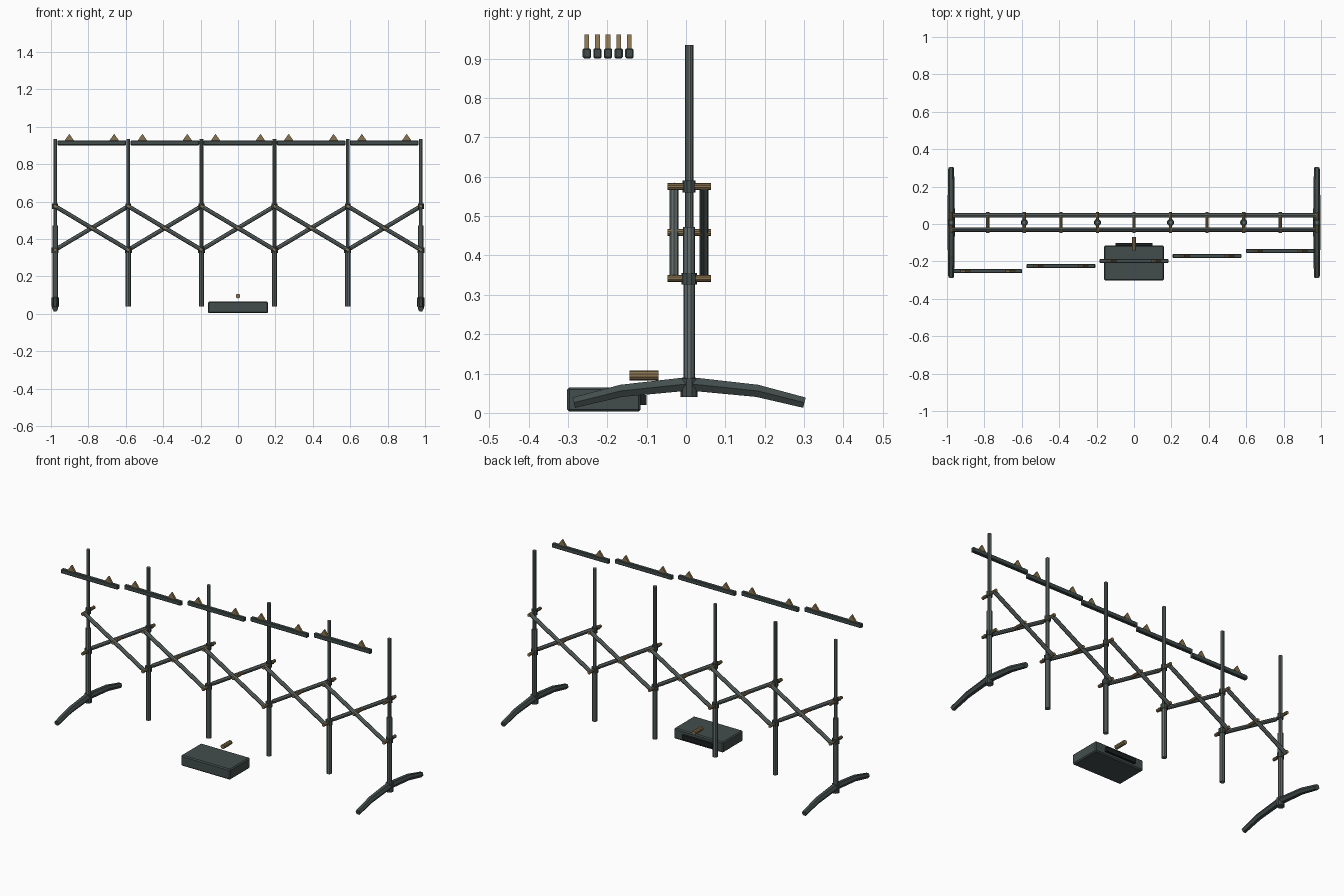
import bpy, bmesh, math
from mathutils import Vector

if "Cube" in bpy.data.objects:
    bpy.data.objects.remove(bpy.data.objects["Cube"])


def material(name, colour):
    m = bpy.data.materials.new(name)
    m.diffuse_color = (*colour, 1)
    m.use_nodes = True
    m.node_tree.nodes["Principled BSDF"].inputs["Base Color"].default_value = m.diffuse_color
    return m


DARK = material("dark slate", (0.055, 0.075, 0.073))
STEEL = material("grey steel", (0.125, 0.155, 0.15))
BRASS = material("dull brass", (0.25, 0.175, 0.08))
BLACK = material("black", (0.012, 0.015, 0.015))


def finish(name, bm, mat):
    bmesh.ops.recalc_face_normals(bm, faces=bm.faces)
    me = bpy.data.meshes.new(name)
    bm.to_mesh(me)
    bm.free()
    me.materials.append(mat)
    ob = bpy.data.objects.new(name, me)
    bpy.context.collection.objects.link(ob)
    return ob


def rod(name, a, b, r, mat, sides=10):
    """Capped straight cylinder between two points."""
    a, b = Vector(a), Vector(b)
    bm = bmesh.new()
    bmesh.ops.create_cone(bm, cap_ends=True, segments=sides,
                          radius1=r, radius2=r, depth=(b - a).length)
    ob = finish(name, bm, mat)
    ob.rotation_mode = 'QUATERNION'
    ob.rotation_quaternion = (b - a).to_track_quat('Z', 'Y')
    ob.location = (a + b) / 2
    return ob


def box(name, lo, hi, mat, bevel=0.0):
    lo, hi = Vector(lo), Vector(hi)
    bm = bmesh.new()
    bmesh.ops.create_cube(bm, size=1)
    for v in bm.verts:
        v.co = Vector(v.co[i] * (hi - lo)[i] for i in range(3))
    ob = finish(name, bm, mat)
    ob.location = (lo + hi) / 2
    if bevel:
        mod = ob.modifiers.new("bevel", 'BEVEL')
        mod.width, mod.segments = bevel, 1
    return ob


def foot(name, x, path):
    """Six-sided bar swept along a bowed path, slimmer at the ends."""
    bm = bmesh.new()
    rings = []
    for i, (y, z, r) in enumerate(path):
        p, q = path[max(i - 1, 0)], path[min(i + 1, len(path) - 1)]
        t = Vector((0, q[0] - p[0], q[1] - p[1])).normalized()
        n = Vector((0, -t.z, t.y))
        rings.append([bm.verts.new(
            Vector((x, y, z)) + Vector((r * math.cos(k * math.pi / 3), 0, 0))
            + n * (r * math.sin(k * math.pi / 3))) for k in range(6)])
    for r0, r1 in zip(rings, rings[1:]):
        for k in range(6):
            bm.faces.new((r0[k], r0[(k + 1) % 6], r1[(k + 1) % 6], r1[k]))
    bm.faces.new(rings[0])
    bm.faces.new(rings[-1])
    return finish(name, bm, DARK)


def tooth(name, x, y, z):
    """Triangular prism standing on a rail."""
    bm = bmesh.new()
    profile = [(-0.026, 0), (0.026, 0), (0, 0.037)]
    a, b = [[bm.verts.new((x + px, y + s, z + pz)) for px, pz in profile]
            for s in (-0.006, 0.006)]
    bm.faces.new(a)
    bm.faces.new(b)
    for k in range(3):
        bm.faces.new((a[k], a[(k + 1) % 3], b[(k + 1) % 3], b[k]))
    return finish(name, bm, BRASS)


STEP, YC = 0.391, 0.008
LOW, HIGH, MID = 0.342, 0.575, 0.4585
posts = [(i - 2.5) * STEP for i in range(6)]


def pin(name, x, z):
    rod(name, (x, YC - 0.055, z), (x, YC + 0.055, z), 0.009, BRASS)


# Telescoping posts with collars and pivot pins
for i, x in enumerate(posts):
    rod(f"lower_post_{i}", (x, YC, 0.04), (x, YC, LOW), 0.0145, STEEL)
    rod(f"upper_post_{i}", (x, YC, LOW), (x, YC, 0.935), 0.0105, STEEL)
    rod(f"lower_collar_{i}", (x, YC, 0.326), (x, YC, 0.355), 0.0195, DARK)
    rod(f"upper_collar_{i}", (x, YC, 0.56), (x, YC, 0.59), 0.0165, DARK)
    pin(f"lower_pin_{i}", x, LOW)
    pin(f"upper_pin_{i}", x, HIGH)

# Crossed braces in front and back layers
for i in range(5):
    x0, x1 = posts[i], posts[i + 1]
    f, b = YC - 0.038, YC + 0.038
    rod(f"front_brace_{i}", (x0, f, HIGH), (x1, f, LOW), 0.0115, STEEL, 8)
    rod(f"back_brace_{i}", (x0, b, LOW), (x1, b, HIGH), 0.0115, STEEL, 8)
    pin(f"cross_pin_{i}", (x0 + x1) / 2, MID)

# End sleeves, sockets and bowed feet
bow = [(-0.285, 0.026, 0.0155), (-0.165, 0.056, 0.018), (YC, 0.074, 0.02),
       (0.181, 0.056, 0.018), (0.301, 0.026, 0.0155)]
for side, x in (("left", posts[0]), ("right", posts[-1])):
    rod(side + "_sleeve", (x, YC, LOW), (x, YC, 0.473), 0.0155, STEEL)
    rod(side + "_socket", (x, YC, 0.04), (x, YC, 0.088), 0.0215, DARK)
    foot(side + "_foot", x, bow)

# Loose toothed rails, staggered in depth
for i in range(5):
    x, y = (i - 2) * STEP, -0.252 + 0.027 * i
    box(f"rail_{i}", (x - 0.184, y - 0.0105, 0.901),
        (x + 0.184, y + 0.0105, 0.926), DARK, 0.003)
    for s in (-1, 1):
        tooth(f"tooth_{i}_{'left' if s < 0 else 'right'}", x + s * 0.12, y, 0.925)

# Carrying case with back slot plate and peg
box("case", (-0.16, -0.302, 0.003), (0.16, -0.115, 0.065), DARK, 0.006)
box("case_back_plate", (-0.098, -0.118, 0.02), (0.098, -0.101, 0.045), BLACK)
rod("peg", (0, -0.143, 0.095), (0, -0.07, 0.095), 0.0125, BRASS)
